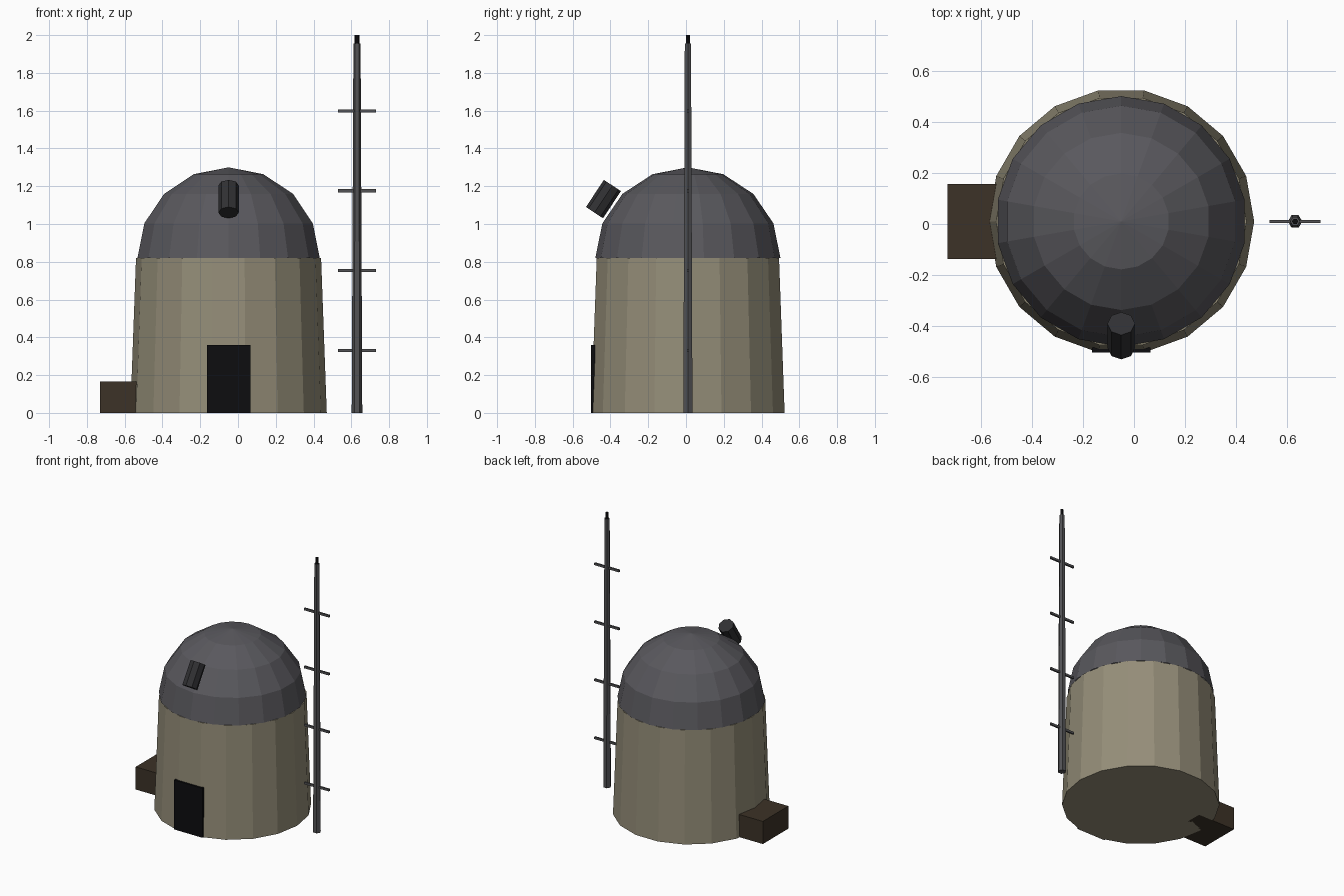
import bpy, bmesh, math
from mathutils import Matrix, Vector

cube = bpy.data.objects.get("Cube")
if cube:
    bpy.data.objects.remove(cube, do_unlink=True)


def material(name, colour):
    m = bpy.data.materials.new(name)
    m.use_nodes = True
    m.diffuse_color = (*colour, 1)
    m.node_tree.nodes["Principled BSDF"].inputs["Base Color"].default_value = (*colour, 1)
    return m


TAN = material("tan plaster", (0.30, 0.27, 0.19))
SLATE = material("slate grey", (0.10, 0.098, 0.11))
METAL = material("mast grey", (0.085, 0.085, 0.09))
IRON = material("dark iron", (0.03, 0.03, 0.033))
WOOD = material("dark wood", (0.045, 0.032, 0.02))
BLACK = material("black", (0.004, 0.004, 0.005))


def add_object(name, bm, mat):
    bmesh.ops.recalc_face_normals(bm, faces=bm.faces)
    mesh = bpy.data.meshes.new(name)
    bm.to_mesh(mesh)
    bm.free()
    mesh.materials.append(mat)
    obj = bpy.data.objects.new(name, mesh)
    bpy.context.collection.objects.link(obj)
    return obj


def box(name, low, high, mat):
    low, high = Vector(low), Vector(high)
    bm = bmesh.new()
    bmesh.ops.create_cube(bm, size=1)
    bmesh.ops.scale(bm, vec=high - low, verts=bm.verts)
    bmesh.ops.translate(bm, vec=(low + high) / 2, verts=bm.verts)
    return add_object(name, bm, mat)


def cone(name, centre, r1, r2, length, sides, mat, rot=None):
    bm = bmesh.new()
    bmesh.ops.create_cone(bm, cap_ends=True, segments=sides, radius1=r1, radius2=r2, depth=length)
    # put a corner on the y axis
    turn = (rot or Matrix()) @ Matrix.Rotation(math.pi / 2, 4, "Z")
    bmesh.ops.transform(bm, matrix=Matrix.Translation(centre) @ turn, verts=bm.verts)
    return add_object(name, bm, mat)


SIDES, CX, CY = 18, -0.05, 0.01
WALL_TOP, TOP_R, DOME_H = 0.82, 0.49, 0.48

# tapered wall
cone("wall", (CX, CY, WALL_TOP / 2), 0.52, TOP_R, WALL_TOP, SIDES, TAN)

# faceted dome: a quarter profile spun into rings
bm = bmesh.new()
rings = []
for i in range(4):
    a = i * math.pi / 8
    r, z = TOP_R * math.cos(a), WALL_TOP + DOME_H * math.sin(a)
    rings.append([bm.verts.new((CX + r * math.sin(t), CY + r * math.cos(t), z))
                  for t in (math.tau * k / SIDES for k in range(SIDES))])
apex = bm.verts.new((CX, CY, WALL_TOP + DOME_H))
for k in range(SIDES):
    n = (k + 1) % SIDES
    for a, b in zip(rings, rings[1:]):
        bm.faces.new((a[k], a[n], b[n], b[k]))
    bm.faces.new((rings[-1][k], rings[-1][n], apex))
add_object("dome", bm, SLATE)

# doorway slab, the wall's front ridge pokes through its foot
box("doorway", (CX - 0.115, -0.503, 0), (CX + 0.115, -0.483, 0.36), BLACK)

# side crate
box("crate", (-0.73, -0.137, 0), (-0.43, 0.157, 0.165), WOOD)

# tilted vent pipe
cone("vent_pipe", (CX, -0.437, 1.132), 0.054, 0.054, 0.172, 8, IRON,
     Matrix.Rotation(math.radians(-33.5), 4, "X"))

# mast with tip and crossbars
MX = 0.63
cone("mast", (MX, CY, 0.978), 0.028, 0.019, 1.956, 6, METAL)
cone("mast_tip", (MX, CY, 1.975), 0.012, 0.012, 0.05, 6, BLACK)
for i in range(4):
    z = 0.33 + i * 0.423
    box(f"crossbar_{i + 1}", (MX - 0.1, CY - 0.006, z - 0.008), (MX + 0.1, CY + 0.006, z + 0.008), METAL)
